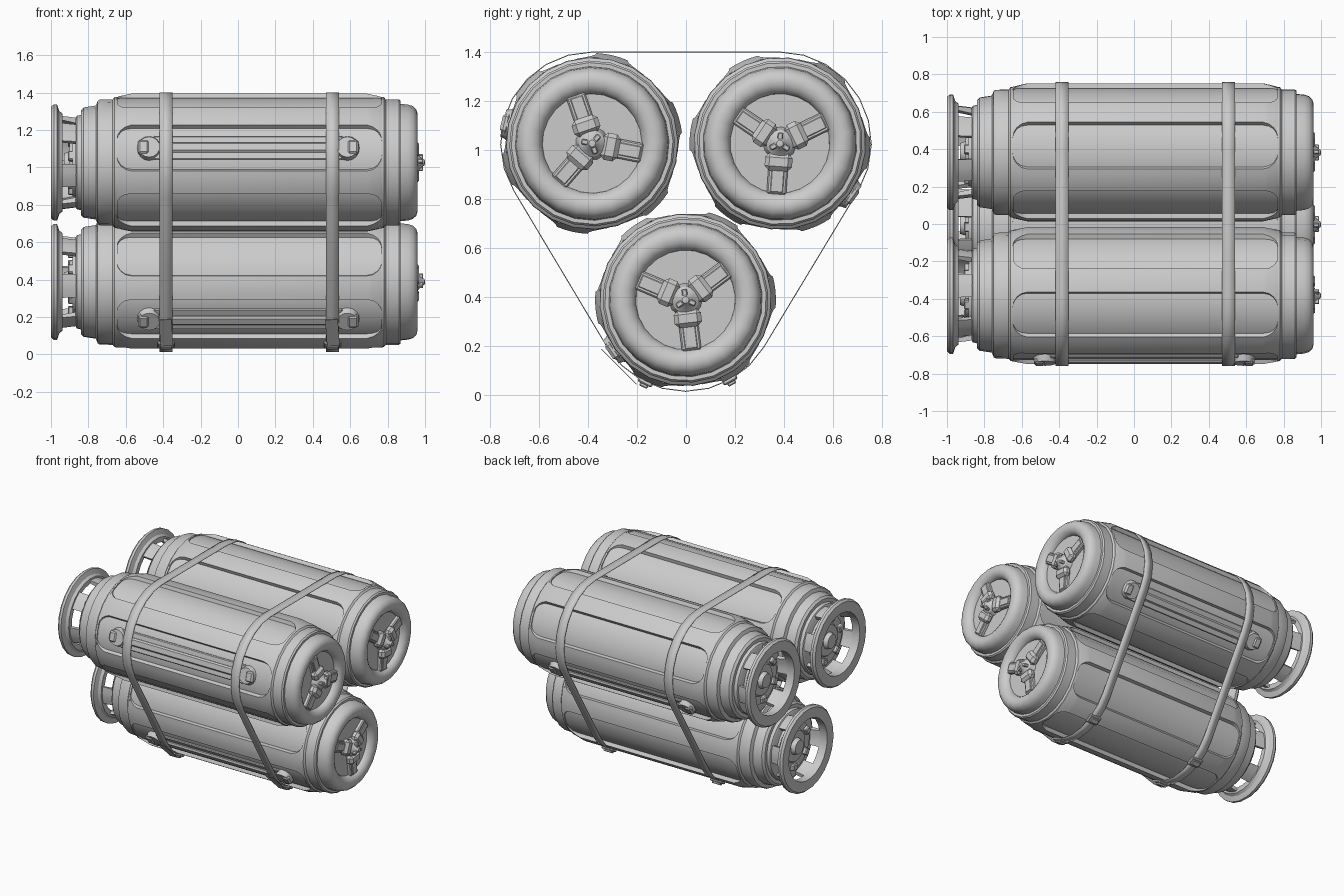
import bpy, bmesh, math
from math import sin, cos, radians, pi, sqrt
from mathutils import Matrix, Vector

if "Cube" in bpy.data.objects:
    bpy.data.objects.remove(bpy.data.objects["Cube"])

SEG = 24
# (name, y, z, angle of the side handle around x)
CANS = [("front", -0.383, 1.026, 167), ("back", 0.383, 1.026, -36), ("bottom", -0.002, 0.388, 215)]


def pt(x, r, a):
    return Vector((x, r * cos(a), r * sin(a)))


def finish(bm, name, angle=32):
    bmesh.ops.remove_doubles(bm, verts=bm.verts, dist=1e-5)
    bmesh.ops.recalc_face_normals(bm, faces=bm.faces)
    me = bpy.data.meshes.new(name)
    bm.to_mesh(me)
    bm.free()
    for p in me.polygons:
        p.use_smooth = True
    me.set_sharp_from_angle(angle=radians(angle))
    return me


def place(me, name, loc=(0, 0, 0), rot=0):
    ob = bpy.data.objects.new(name, me)
    bpy.context.collection.objects.link(ob)
    ob.location = loc
    ob.rotation_euler = (radians(rot), 0, 0)
    return ob


def lathe(bm, prof, closed=False, a0=0, a1=360, n=SEG):
    """Turn an (x, radius) profile around x; a partial turn gets end caps."""
    full = a1 - a0 == 360
    rings = [[bm.verts.new(pt(x, r, radians(a0 + (a1 - a0) * i / n))) for x, r in prof]
             for i in range(n if full else n + 1)]
    m = len(prof)
    for i in range(n):
        p, q = rings[i], rings[(i + 1) % len(rings)]
        for j in range(m if closed else m - 1):
            k = (j + 1) % m
            vs = [p[j], p[k], q[k], q[j]]
            if prof[j][1] == 0:
                vs = [p[j], p[k], q[k]]
            elif prof[k][1] == 0:
                vs = [p[j], p[k], q[j]]
            bm.faces.new(vs)
    if closed and not full:
        bm.faces.new(rings[0])
        bm.faces.new(rings[-1])


def box(bm, lo, hi, mat=Matrix(), bevel=0.006):
    lo, hi = Vector(lo), Vector(hi)
    m = mat @ Matrix.Translation((lo + hi) / 2) @ Matrix.Diagonal((*(hi - lo), 1))
    vs = bmesh.ops.create_cube(bm, size=1, matrix=m)["verts"]
    if bevel:
        es = list({e for v in vs for e in v.link_edges})
        bmesh.ops.bevel(bm, geom=es, offset=bevel, segments=1, affect='EDGES')


def spin(deg):
    return Matrix.Rotation(radians(deg), 4, 'X')


parts = {}

# Shell: stepped neck, barrel, rounded end lip and recessed end disc
bm = bmesh.new()
lathe(bm, [(-.87, 0), (-.87, .235), (-.862, .25), (-.84, .255), (-.84, .28), (-.825, .295),
           (-.76, .305), (-.75, .33), (-.74, .336), (-.67, .338), (-.66, .35), (-.645, .352),
           (-.645, .345), (.765, .345), (.765, .352), (.78, .35), (.79, .338), (.86, .338),
           (.87, .33), (.87, .314), (.91, .31), (.935, .302), (.953, .285), (.96, .262),
           (.957, .238), (.945, .218), (.925, .205), (.915, .203), (.915, 0)])
parts["shell"] = finish(bm, "shell")

# Raised ribs between round-cornered panels
bm = bmesh.new()
X0, X1, C = -.65, .77, .08
xs = [X0 + C * t for t in (0, .1, .3, .6, 1)] + [X1 - C * t for t in (1, .6, .3, .1, 0)]
for k in range(6):
    mid = 30 + 60 * k
    rows = []
    for x in xs:
        t = min(1, min(x - X0, X1 - x) / C)
        w = 10 + 14 * (1 - sqrt(max(0, 1 - (1 - t) ** 2)))
        r = .351 + .018 * t
        cols = [(-w - 1, .34), (-w, r), (-w / 2, r), (0, r), (w / 2, r), (w, r), (w + 1, .34)]
        rows.append([bm.verts.new(pt(x, q, radians(mid + a))) for a, q in cols])
    for p, q in zip(rows, rows[1:]):
        for j in range(6):
            bm.faces.new((p[j], p[j + 1], q[j + 1], q[j]))
parts["ribs"] = finish(bm, "ribs")

# Open foot flange on posts
bm = bmesh.new()
lathe(bm, [(-1, .225), (-1, .298), (-.985, .311), (-.967, .311), (-.955, .275), (-.938, .262),
           (-.938, .225)], closed=True)
parts["flange"] = finish(bm, "flange")
bm = bmesh.new()
for k in range(6):
    lathe(bm, [(-.945, .228), (-.945, .25), (-.865, .24), (-.865, .21)], True, 15 + 60 * k, 45 + 60 * k, 3)
parts["flange_posts"] = finish(bm, "flange_posts")

# Valve inside the flange
bm = bmesh.new()
lathe(bm, [(-.86, .185), (-.885, .18), (-.885, .12), (-.9, .11), (-.9, .06), (-.93, .05), (-.93, 0)])
for k in range(6):
    box(bm, (-.91, .13, -.025), (-.87, .175, .025), spin(60 * k))
parts["valve"] = finish(bm, "valve")

# Three-armed end latch with a raised knob
bm = bmesh.new()
for k in range(3):
    m = spin(62 + 120 * k)
    box(bm, (.905, .07, -.04), (.94, .207, .04), m)
    box(bm, (.94, .09, -.026), (.947, .2, .026), m, 0.003)
    box(bm, (.91, .04, -.056), (.968, .112, .056), m, 0.018)
    box(bm, (.95, 0, -.011), (.99, .045, .011), m @ spin(60), 0.004)
lathe(bm, [(.91, .07), (.955, .055), (.975, .03), (.998, .014), (1, 0)], n=12)
parts["end_latch"] = finish(bm, "end_latch")

# Side grab handle: base plate, bar and two round lugs
bm = bmesh.new()
box(bm, (-.45, .335, -.066), (.56, .353, .066))
box(bm, (-.5, .345, -.028), (.6, .371, .028), bevel=.01)
for x in (-.475, .585):
    turn = Matrix.Translation((x, .352, 0)) @ Matrix.Rotation(pi / 2, 4, 'X')
    bmesh.ops.create_cone(bm, cap_ends=True, segments=16, radius1=.056, radius2=.068, depth=.04, matrix=turn)
    s = 1 if x > 0 else -1
    box(bm, (x + s * .03 - .03, .345, -.04), (x + s * .03 + .03, .38, .04), bevel=.012)
parts["side_handle"] = finish(bm, "side_handle")

for name, y, z, rot in CANS:
    for part, me in parts.items():
        place(me, f"{name}_{part}", (0, y, z), rot)

# Two thin straps wrapping tightly around all three canisters
R = .373
ctr = [(c[1], c[2]) for c in CANS]
path = []
for (y, z), a0, a1 in ((ctr[0], 90, 211), (ctr[2], 211, 329), (ctr[1], 329, 450)):
    for i in range(9):
        a = radians(a0 + (a1 - a0) * i / 8)
        path.append((y + R * cos(a), z + R * sin(a)))
for name, x in (("left", -.385), ("right", .505)):
    bm = bmesh.new()
    loop = [[bm.verts.new((x + d, y, z)) for d in (-.034, .034)] for y, z in path]
    for p, q in zip(loop, loop[1:] + loop[:1]):
        bm.faces.new((p[0], p[1], q[1], q[0]))
    ob = place(finish(bm, f"{name}_strap"), f"{name}_strap")
    mod = ob.modifiers.new("thickness", 'SOLIDIFY')
    mod.thickness = .004
    mod.offset = 0
    # Buckles under the bottom canister and the loose strap tail
    bm = bmesh.new()
    for a in (244, 299):
        m = Matrix.Translation((x, ctr[2][0], ctr[2][1])) @ spin(a)
        box(bm, (-.045, .362, -.032), (.045, .384, .032), m)
        box(bm, (-.032, .38, -.018), (.032, .396, .018), m, .004)
    tail = Matrix.Translation((x, ctr[2][0], ctr[2][1])) @ spin(225) @ Matrix.Rotation(radians(10), 4, 'Y')
    box(bm, (-.034, .383, -.1), (.034, .386, .1),
        Matrix.Translation((x, ctr[2][0], ctr[2][1])) @ spin(225) @ Matrix.Rotation(radians(3), 4, 'Y'), 0)
    place(finish(bm, f"{name}_buckles"), f"{name}_buckles")
